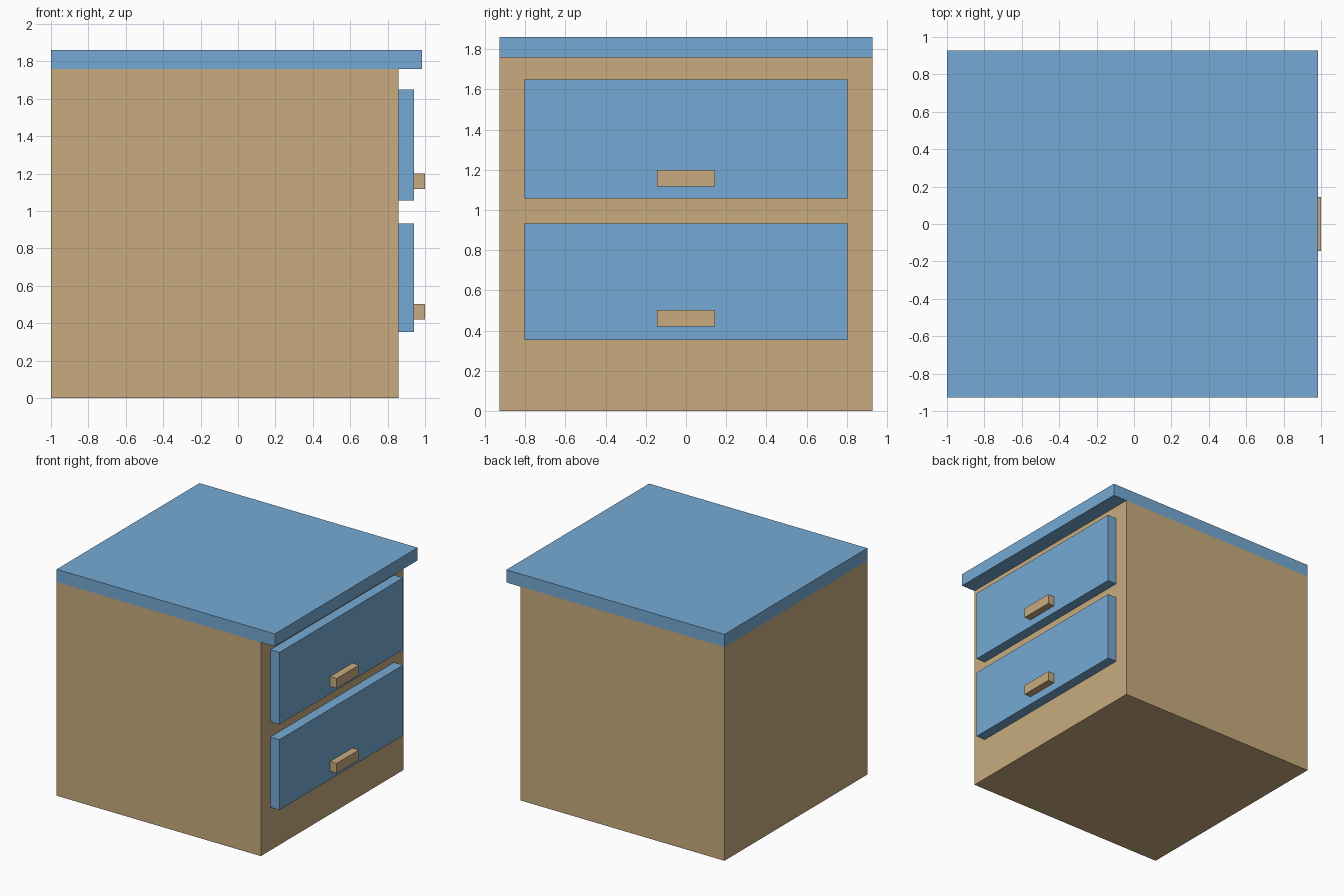
import bpy

if "Cube" in bpy.data.objects:
    bpy.data.objects.remove(bpy.data.objects["Cube"])


def material(name, color):
    mat = bpy.data.materials.new(name)
    mat.diffuse_color = color
    mat.use_nodes = True
    mat.node_tree.nodes["Principled BSDF"].inputs["Base Color"].default_value = mat.diffuse_color
    return mat


TAN = material("tan_wood", (0.58, 0.41, 0.21, 1))
BLUE = material("blue_paint", (0.18, 0.40, 0.66, 1))


def box(name, x, half_y, z, mat):
    """Box spanning x and z ranges, symmetric in y."""
    bpy.ops.mesh.primitive_cube_add(
        size=1, location=((x[0] + x[1]) / 2, 0, (z[0] + z[1]) / 2))
    ob = bpy.context.object
    ob.name = name
    ob.scale = (x[1] - x[0], 2 * half_y, z[1] - z[0])
    bpy.ops.object.transform_apply(location=False, rotation=False, scale=True)
    ob.data.materials.append(mat)
    return ob


# Cabinet body and overhanging top
box("cabinet_body", (-1.0, 0.857), 0.928, (0, 1.758), TAN)
box("table_top", (-1.0, 0.985), 0.928, (1.758, 1.862), BLUE)

# Two drawer fronts, each with a pull handle
for name, front_z, handle_z in (
        ("upper", (1.057, 1.65), (1.118, 1.2)),
        ("lower", (0.354, 0.932), (0.42, 0.502))):
    box(name + "_drawer_front", (0.857, 0.94), 0.804, front_z, BLUE)
    box(name + "_drawer_handle", (0.94, 1.0), 0.145, handle_z, TAN)
